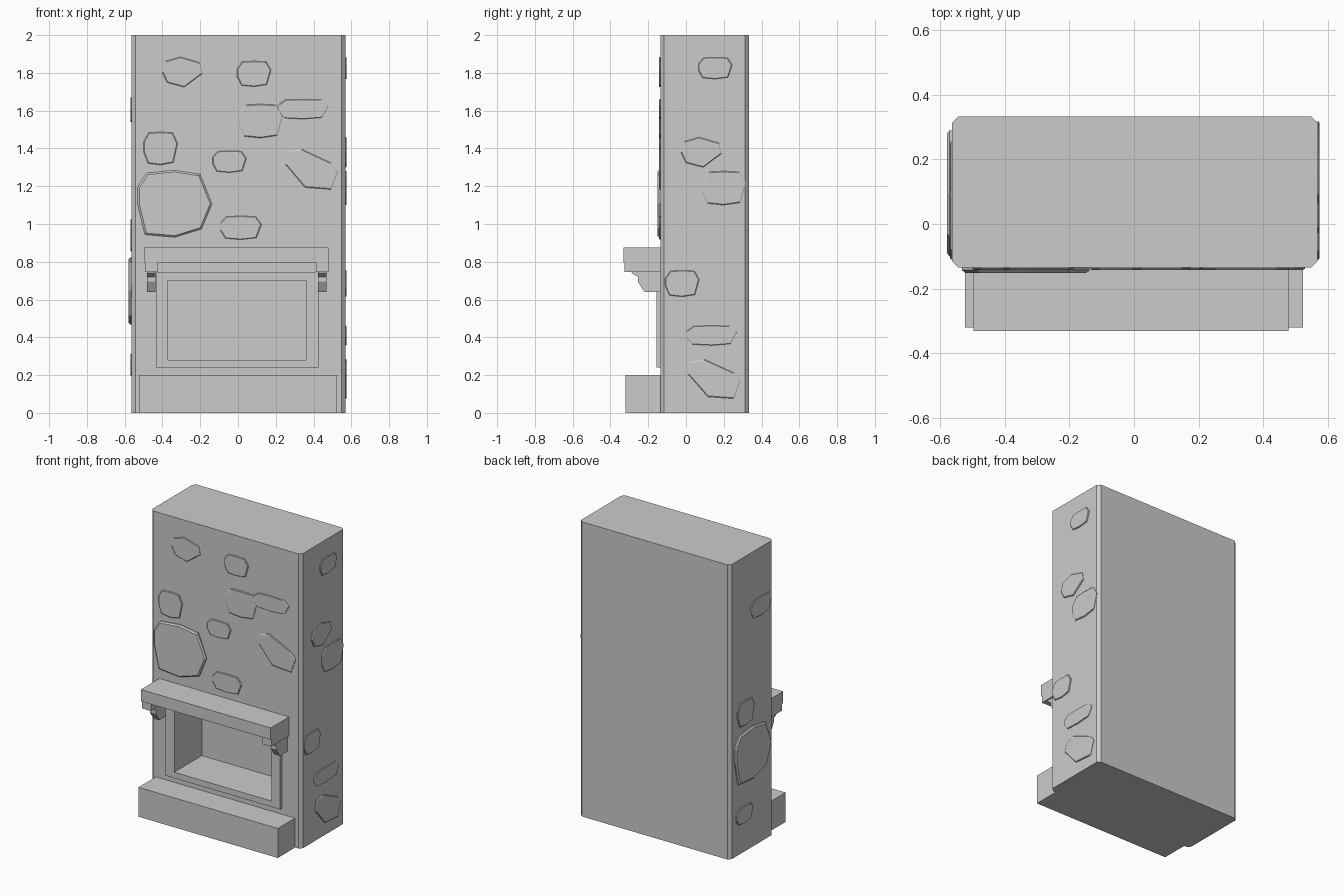
import bpy, bmesh
from mathutils import Vector

cube = bpy.data.objects.get("Cube")
if cube:
    bpy.data.objects.remove(cube, do_unlink=True)

GREY = (0.6, 0.6, 0.6, 1)
stone_grey = bpy.data.materials.new("stone_grey")
stone_grey.use_nodes = True
stone_grey.diffuse_color = GREY
stone_grey.node_tree.nodes["Principled BSDF"].inputs["Base Color"].default_value = GREY


def finish(name, bm):
    bmesh.ops.recalc_face_normals(bm, faces=bm.faces[:])
    mesh = bpy.data.meshes.new(name)
    bm.to_mesh(mesh)
    bm.free()
    mesh.materials.append(stone_grey)
    obj = bpy.data.objects.new(name, mesh)
    bpy.context.collection.objects.link(obj)
    return obj


def box(name, x0, x1, y0, y1, z0, z1, chamfer=0):
    bm = bmesh.new()
    bmesh.ops.create_cube(bm, size=1)
    for v in bm.verts:
        v.co = ((x0 + x1) / 2 + v.co.x * (x1 - x0),
                (y0 + y1) / 2 + v.co.y * (y1 - y0),
                (z0 + z1) / 2 + v.co.z * (z1 - z0))
    if chamfer:
        upright = [e for e in bm.edges if abs(e.verts[0].co.z - e.verts[1].co.z) > 0.1]
        bmesh.ops.bevel(bm, geom=upright, offset=chamfer, offset_type='WIDTH',
                        segments=1, affect='EDGES')
    return finish(name, bm)


def cut(obj, cutter):
    mod = obj.modifiers.new("opening", 'BOOLEAN')
    mod.operation = 'DIFFERENCE'
    mod.solver = 'EXACT'
    mod.object = cutter
    bpy.context.view_layer.objects.active = obj
    bpy.ops.object.modifier_apply(modifier=mod.name)


def side_prism(name, outline, x0, x1):
    """Extrude a (y, z) outline along x."""
    bm = bmesh.new()
    face = bm.faces.new([bm.verts.new((x0, y, z)) for y, z in outline])
    ext = bmesh.ops.extrude_face_region(bm, geom=[face])
    bmesh.ops.translate(bm, vec=(x1 - x0, 0, 0),
                        verts=[v for v in ext["geom"] if isinstance(v, bmesh.types.BMVert)])
    return finish(name, bm)


# Chimney breast, firebox surround and the firebox recess
LEFT, RIGHT, FRONT, BACK = -0.563, 0.568, -0.135, 0.333
body = box("chimney_breast", LEFT, RIGHT, FRONT, BACK, 0, 2, 0.028)
surround = box("firebox_surround", -0.435, 0.425, -0.155, FRONT + 0.01, 0.24, 0.745)
opening = box("opening_cutter", -0.37, 0.36, -0.4, 0.14, 0.28, 0.70)
opening.hide_render = True
cut(body, opening)
cut(surround, opening)
bpy.data.objects.remove(opening, do_unlink=True)

# Hearth and mantel
box("hearth", -0.523, 0.523, -0.32, FRONT, 0, 0.2)
box("mantel_shelf", -0.497, 0.478, -0.332, FRONT, 0.795, 0.875)
corbel = [(FRONT, 0.75), (-0.29, 0.75), (-0.285, 0.738), (-0.255, 0.72),
          (-0.255, 0.695), (-0.22, 0.64), (FRONT, 0.64)]
for side, x0, x1 in (("right", -0.483, -0.437), ("left", 0.423, 0.468)):
    side_prism(side + "_corbel", corbel, x0, x1)
    box(side + "_corbel_cap", x0 - 0.01, x1 + 0.01, -0.325, FRONT, 0.745, 0.795)

# Stone outlines in unit size
SLAB = [(-1, 0.4), (-0.7, 0.95), (0, 1), (0.72, 0.95), (1, 0.3),
        (0.75, -0.85), (0, -1), (-0.75, -0.9), (-1, -0.2)]
BOULDER = [(-1, 0.5), (-0.75, 0.92), (0, 1), (0.68, 0.88), (1, 0),
           (0.72, -0.75), (0, -1), (-0.8, -0.92), (-1, 0)]
WEDGE = [(-0.85, 0.7), (-0.1, 1), (0.9, 0.6), (1, -0.1), (0.1, -1),
         (-0.75, -0.7), (-1, 0)]
SHARD = [(-1, 0.25), (-0.9, 0.85), (-0.4, 1), (0.75, 0.3), (1, -0.1),
         (0.75, -1), (-0.25, -0.9)]

# Wall frames: origin, sideways direction, outward direction
WALLS = {
    "front": (Vector((0, FRONT, 0)), Vector((1, 0, 0)), Vector((0, -1, 0))),
    "left": (Vector((RIGHT, 0, 0)), Vector((0, 1, 0)), Vector((1, 0, 0))),
    "right": (Vector((LEFT, 0, 0)), Vector((0, -1, 0)), Vector((-1, 0, 0))),
}


def stone(wall, index, outline, u, z, width, height, rise=0.007):
    origin, across, out = WALLS[wall]
    bm = bmesh.new()
    rings = []
    for scale, lift in ((1, -0.01), (1, rise * 0.5), (0.95, rise)):
        rings.append([bm.verts.new(origin + across * (u + p * scale * width / 2)
                                   + Vector((0, 0, z + q * scale * height / 2))
                                   + out * lift) for p, q in outline])
    n = len(outline)
    for low, high in zip(rings, rings[1:]):
        for i in range(n):
            j = (i + 1) % n
            bm.faces.new((low[i], low[j], high[j], high[i]))
    bm.faces.new(rings[0])
    bm.faces.new(rings[-1])
    finish(f"{wall}_stone_{index}", bm)


# Stones set into each wall
STONES = {
    "front": [(BOULDER, -0.335, 1.107, 0.395, 0.355, 0.016),
              (WEDGE, -0.295, 1.805, 0.215, 0.16),
              (SLAB, 0.085, 1.795, 0.18, 0.135),
              (SLAB, 0.12, 1.545, 0.235, 0.18),
              (SLAB, 0.345, 1.608, 0.27, 0.105),
              (SLAB, -0.41, 1.4, 0.18, 0.175),
              (SLAB, -0.045, 1.33, 0.18, 0.115),
              (SHARD, 0.39, 1.29, 0.28, 0.215),
              (SLAB, 0.015, 0.98, 0.22, 0.125)],
    "left": [(SLAB, 0.155, 1.825, 0.18, 0.115),
             (WEDGE, 0.08, 1.38, 0.215, 0.16),
             (SLAB, 0.2, 1.19, 0.235, 0.18),
             (SLAB, -0.02, 0.685, 0.18, 0.14),
             (SLAB, 0.135, 0.41, 0.27, 0.105),
             (SHARD, 0.15, 0.18, 0.28, 0.21)],
    "right": [(SLAB, 0, 1.605, 0.22, 0.13),
              (SLAB, -0.165, 0.94, 0.18, 0.17),
              (BOULDER, -0.095, 0.645, 0.39, 0.355, 0.016),
              (SLAB, -0.18, 0.255, 0.18, 0.115)],
}
for wall, group in STONES.items():
    for index, spec in enumerate(group, 1):
        stone(wall, index, *spec)
